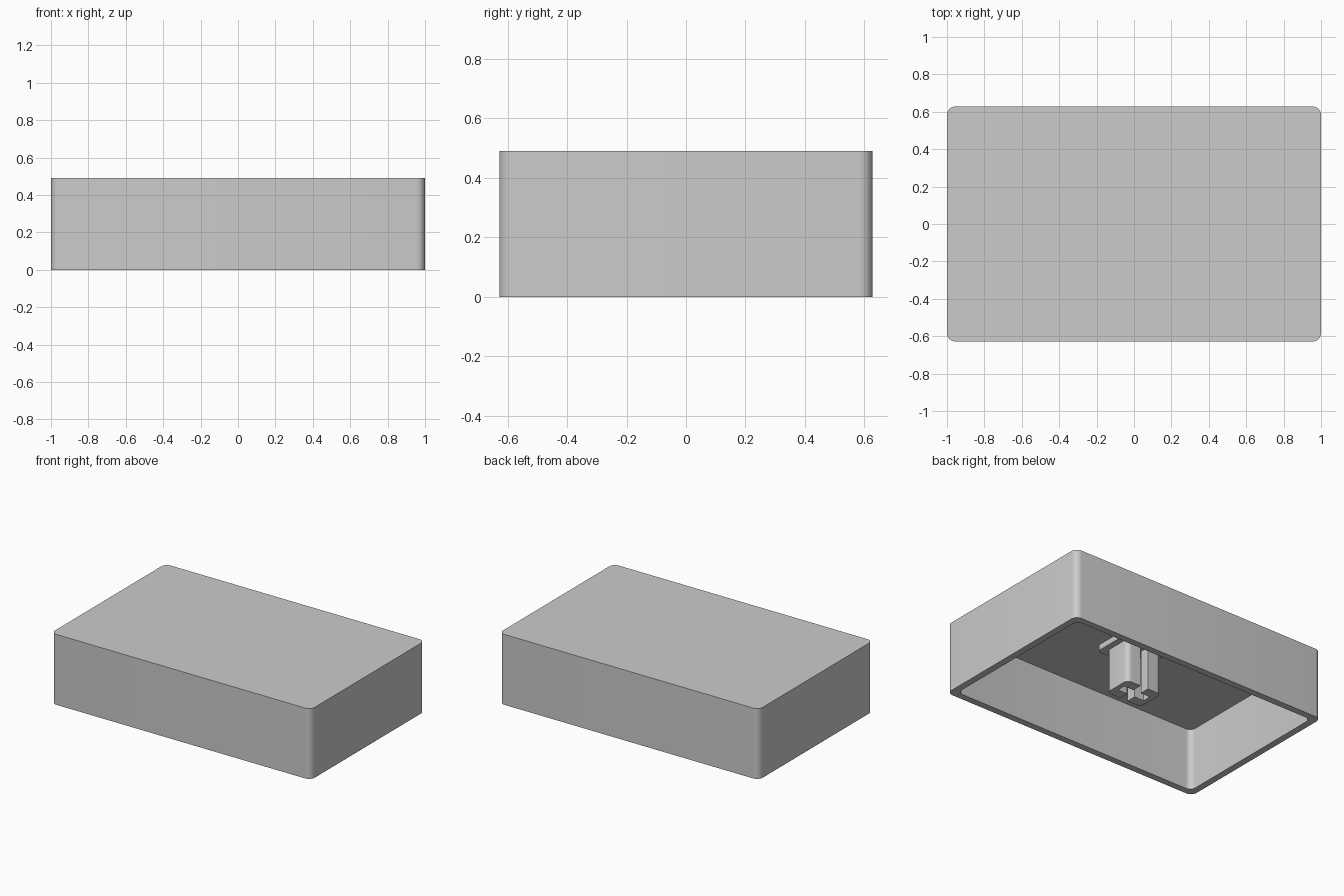
import bpy
import bmesh
from math import cos, sin, pi, radians

cube = bpy.data.objects.get("Cube")
if cube:
    bpy.data.objects.remove(cube)

# One plain grey plastic
grey = bpy.data.materials.new("light_grey_plastic")
grey.use_nodes = True
colour = (0.6, 0.6, 0.6, 1)
grey.diffuse_color = colour
grey.node_tree.nodes["Principled BSDF"].inputs["Base Color"].default_value = colour

HEIGHT, CEILING = 0.49, 0.43
PAD_BOTTOM, STEM_BOTTOM = 0.39, 0.09
SEGMENTS = 8


def arc(cx, cy, r, start):
    """Quarter circle, counter-clockwise from the start angle."""
    return [(cx + r * cos(start + pi / 2 * i / SEGMENTS),
             cy + r * sin(start + pi / 2 * i / SEGMENTS)) for i in range(SEGMENTS + 1)]


def rounded_rectangle(w, d, r):
    """Outline with half width w, half depth d and corner radius r."""
    x, y = w - r, d - r
    return (arc(x, y, r, 0) + arc(-x, y, r, pi / 2)
            + arc(-x, -y, r, pi) + arc(x, -y, r, 3 * pi / 2))


def loft(name, rings):
    """Skin a list of (outline, z) rings and cap both ends."""
    bm = bmesh.new()
    loops = [[bm.verts.new((x, y, z)) for x, y in outline] for outline, z in rings]
    n = len(loops[0])
    for a, b in zip(loops, loops[1:]):
        for i in range(n):
            j = (i + 1) % n
            bm.faces.new((a[i], a[j], b[j], b[i]))
    bm.faces.new(loops[0])
    bm.faces.new(loops[-1])
    bmesh.ops.recalc_face_normals(bm, faces=bm.faces)
    mesh = bpy.data.meshes.new(name)
    bm.to_mesh(mesh)
    bm.free()
    mesh.materials.append(grey)
    obj = bpy.data.objects.new(name, mesh)
    bpy.context.collection.objects.link(obj)
    bpy.ops.object.select_all(action='DESELECT')
    obj.select_set(True)
    bpy.context.view_layer.objects.active = obj
    bpy.ops.object.shade_smooth_by_angle(angle=radians(30))
    return obj


# Hollow cap, open underneath
outer = rounded_rectangle(1, 0.628, 0.045)
inner = rounded_rectangle(0.953, 0.581, 0.04)
loft("cap_shell", [(outer, HEIGHT), (outer, 0), (inner, 0), (inner, CEILING)])

# Pad joining the stem to the ceiling
pad = rounded_rectangle(0.18, 0.145, 0.03)
loft("stem_pad", [(pad, PAD_BOTTOM), (pad, CEILING + 0.01)])

# Stem halves around a cross slot that opens to front and back
W, D, R = 0.138, 0.1, 0.035
SLOT, ARM = 0.03, 0.104
half = ([(SLOT, -D)] + arc(W - R, R - D, R, -pi / 2) + arc(W - R, D - R, R, 0)
        + [(SLOT, D), (SLOT, SLOT), (ARM, SLOT), (ARM, -SLOT), (SLOT, -SLOT)])
for side, name in ((1, "stem_left"), (-1, "stem_right")):
    outline = [(side * x, y) for x, y in half]
    loft(name, [(outline, STEM_BOTTOM), (outline, PAD_BOTTOM + 0.01)])
